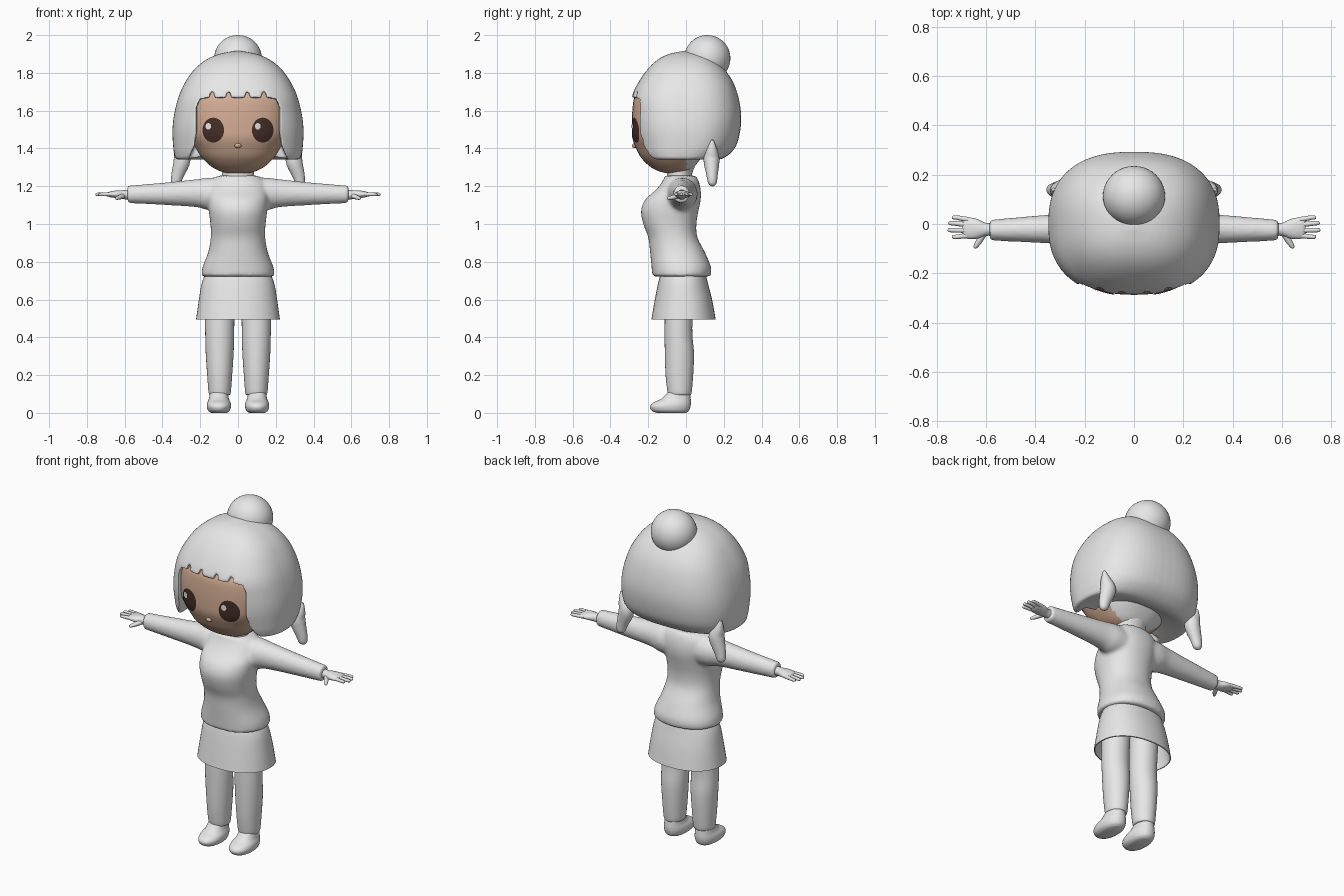
import bpy, bmesh, math
from mathutils import Vector
from mathutils.bvhtree import BVHTree

if "Cube" in bpy.data.objects:
    bpy.data.objects.remove(bpy.data.objects["Cube"])


def material(name, rgb):
    m = bpy.data.materials.new(name)
    m.use_nodes = True
    m.diffuse_color = (*rgb, 1)
    m.node_tree.nodes["Principled BSDF"].inputs["Base Color"].default_value = (*rgb, 1)
    return m


GREY = material("light grey", (0.8, 0.8, 0.8))
SKIN = material("skin", (0.66, 0.42, 0.3))
BROWN = material("dark brown", (0.06, 0.028, 0.022))


def smooth_rows(rows, steps):
    """Catmull-Rom interpolation through rows of numbers."""
    out = []
    last = len(rows) - 1
    for i in range(last):
        a, b, c, d = (rows[max(0, min(last, i + k))] for k in (-1, 0, 1, 2))
        for s in range(steps):
            t = s / steps
            out.append([q + 0.5 * t * (r - p + t * (2 * p - 5 * q + 4 * r - w + t * (3 * (q - r) + w - p)))
                        for p, q, r, w in zip(a, b, c, d)])
    return out + [list(rows[-1])]


def add_object(name, bm, mats):
    mesh = bpy.data.meshes.new(name)
    bm.to_mesh(mesh)
    bm.free()
    for m in mats:
        mesh.materials.append(m)
    ob = bpy.data.objects.new(name, mesh)
    bpy.context.scene.collection.objects.link(ob)
    sharpen(mesh)
    return ob


def sharpen(mesh):
    mesh.shade_smooth()
    mesh.set_sharp_from_angle(angle=math.radians(50))


def skin_rings(bm, rings, cap=True):
    loops = [[bm.verts.new(p) for p in ring] for ring in rings]
    n = len(loops[0])
    faces = []
    for a, b in zip(loops, loops[1:]):
        for i in range(n):
            j = (i + 1) % n
            faces.append(bm.faces.new((a[i], a[j], b[j], b[i])))
    if cap:
        faces += [bm.faces.new(loops[0][::-1]), bm.faces.new(loops[-1])]
    bmesh.ops.recalc_face_normals(bm, faces=faces)


def loft(bm, rows, cx=0, p=2.2, n=48, steps=4, cap=True):
    """Stack of rounded sections; rows are (z, half width, front y, back y)."""
    rings = []
    for z, rx, yf, yb in smooth_rows(rows, steps):
        ring = []
        for k in range(n):
            c, s = math.cos(math.tau * k / n), math.sin(math.tau * k / n)
            ring.append((cx + rx * math.copysign(abs(c) ** (2 / p), c),
                         (yf + yb) / 2 + (yb - yf) / 2 * math.copysign(abs(s) ** (2 / p), s), z))
        rings.append(ring)
    skin_rings(bm, rings, cap)


def tube(bm, rows, side=1, n=20, steps=4):
    """Swept oval; rows are (x, y, z, sideways radius, upright radius)."""
    pts = smooth_rows(rows, steps)
    pos = [Vector((side * r[0], r[1], r[2])) for r in pts]
    rings = []
    for i, r in enumerate(pts):
        d = (pos[min(i + 1, len(pos) - 1)] - pos[max(i - 1, 0)]).normalized()
        u = d.cross(Vector((0, 1, 0) if abs(d.z) > 0.7 else (0, 0, 1))).normalized()
        v = u.cross(d)
        rings.append([pos[i] + u * r[3] * math.cos(math.tau * k / n) + v * r[4] * math.sin(math.tau * k / n)
                      for k in range(n)])
    skin_rings(bm, rings)


def bake(ob):
    """Apply the modifiers of an object."""
    graph = bpy.context.evaluated_depsgraph_get()
    mesh = bpy.data.meshes.new_from_object(ob.evaluated_get(graph))
    ob.modifiers.clear()
    ob.data = mesh
    sharpen(mesh)


def blend(ob, size, rounds):
    r = ob.modifiers.new("blend", "REMESH")
    r.mode, r.voxel_size, r.use_smooth_shade = "VOXEL", size, True
    s = ob.modifiers.new("relax", "SMOOTH")
    s.factor, s.iterations = 0.5, rounds


# Head: skin in front, grey at the back
bm = bmesh.new()
loft(bm, [(1.267, .03, -.08, -.03), (1.275, .08, -.13, .0), (1.3, .135, -.185, .04), (1.35, .19, -.237, .08),
          (1.4, .222, -.264, .11), (1.45, .255, -.283, .14), (1.5, .275, -.287, .15), (1.6, .28, -.284, .15),
          (1.68, .26, -.268, .14), (1.75, .2, -.2, .1)], p=2.4, n=64)
for f in bm.faces:
    f.material_index = int(f.calc_center_median().y > 0)
bm.normal_update()
face_tree = BVHTree.FromBMesh(bm)
add_object("head", bm, [SKIN, GREY])


# Eyes: thin patches following the face
def face_patch(name, cx, cz, rx, rz, lift, mat):
    b = bmesh.new()
    n = 32

    def on_face(x, z):
        hit = face_tree.ray_cast(Vector((x, -1, z)), Vector((0, 1, 0)))[0]
        return b.verts.new((x, hit.y - lift, z))
    centre = on_face(cx, cz)
    rings = [[on_face(cx + rx * q / 4 * math.cos(math.tau * k / n), cz + rz * q / 4 * math.sin(math.tau * k / n))
              for k in range(n)] for q in range(1, 5)]
    for k in range(n):
        j = (k + 1) % n
        b.faces.new((centre, rings[0][k], rings[0][j]))
        for a, c in zip(rings, rings[1:]):
            b.faces.new((a[k], c[k], c[j], a[j]))
    b.normal_update()
    for f in b.faces:
        if f.normal.y > 0:
            f.normal_flip()
    add_object(name, b, [mat])


for side, word in ((1, "left"), (-1, "right")):
    face_patch(word + "_eye", side * .131, 1.497, .057, .066, .004, BROWN)
    face_patch(word + "_eye_glint", side * .131 - .026, 1.517, .015, .017, .007, GREY)


def ball(name, centre, scale, mat):
    b = bmesh.new()
    bmesh.ops.create_uvsphere(b, u_segments=40, v_segments=24, radius=1)
    bmesh.ops.scale(b, vec=scale, verts=b.verts)
    bmesh.ops.translate(b, vec=centre, verts=b.verts)
    add_object(name, b, [mat])


ball("nose", (0, -.268, 1.415), (.018, .018, .014), SKIN)
ball("hair_bun", (0, .113, 1.878), (.126, .122, .122), GREY)

# Hair: rounded bob with a window cut for the face and fringe
bm = bmesh.new()
loft(bm, [(1.915, .02, -.02, .02), (1.9, .1, -.09, .09), (1.87, .168, -.15, .15), (1.82, .23, -.203, .203),
          (1.75, .28, -.252, .25), (1.67, .316, -.288, .278), (1.58, .338, -.293, .292), (1.5, .347, -.288, .288),
          (1.42, .344, -.272, .268), (1.37, .337, -.255, .23), (1.342, .322, -.225, .18),
          (1.35, .25, -.16, .13), (1.375, .12, -.12, .08)], p=2.5, n=64)
hair = add_object("hair", bm, [GREY])

half = [(.265, 1.2), (.258, 1.35), (.228, 1.42), (.217, 1.5), (.218, 1.62), (.2, 1.662)]
for x in (.137, .05):
    half += [(x + .015, 1.668), (x + .004, 1.71), (x - .004, 1.71), (x - .015, 1.668)]
outline = half + [(-x, z) for x, z in reversed(half)]
bm = bmesh.new()
skin_rings(bm, [[(x, y, z) for x, z in outline] for y in (-.5, -.1)])
cutter = add_object("face_window_cutter", bm, [GREY])
cutter.hide_render = True
cut = hair.modifiers.new("window", "BOOLEAN")
cut.operation, cut.object, cut.solver = "DIFFERENCE", cutter, "EXACT"
blend(hair, .008, 3)
bake(hair)
bpy.data.objects.remove(cutter)

# Neck
bm = bmesh.new()
loft(bm, [(1.2, .09, -.1, .04), (1.25, .085, -.1, .03), (1.3, .09, -.1, .045), (1.4, .13, -.1, .09)], p=2)
add_object("neck", bm, [GREY])

# Sweater: torso and sleeves blended together
bm = bmesh.new()
loft(bm, [(.722, .193, -.178, .13), (.77, .188, -.182, .133), (.85, .158, -.19, .1), (.93, .144, -.2, .06),
          (1.0, .146, -.226, .055), (1.07, .155, -.238, .066), (1.13, .16, -.215, .078), (1.18, .158, -.16, .078),
          (1.225, .145, -.125, .068), (1.256, .105, -.112, .052)], n=56)
for side in (1, -1):
    tube(bm, [(.06, -.02, 1.155, .08, .085), (.15, -.02, 1.16, .08, .086), (.22, -.02, 1.163, .068, .074),
              (.38, -.021, 1.16, .056, .06), (.585, -.025, 1.157, .042, .046)], side, n=32)
sweater = add_object("sweater", bm, [GREY])
blend(sweater, .01, 6)
bake(sweater)

# Skirt: thin open shell
bm = bmesh.new()
loft(bm, [(.495, .222, -.183, .157), (.6, .207, -.165, .138), (.69, .191, -.147, .115), (.75, .165, -.13, .1)],
     cap=False)
skirt = add_object("skirt", bm, [GREY])
shell = skirt.modifiers.new("cloth", "SOLIDIFY")
shell.thickness = .006
bake(skirt)

for side, word in ((1, "left"), (-1, "right")):
    # Trouser leg
    bm = bmesh.new()
    loft(bm, [(.095, .052, -.092, .024), (.11, .059, -.098, .03), (.2, .066, -.108, .038), (.32, .074, -.112, .042),
              (.45, .077, -.113, .033), (.7, .08, -.11, .05)], cx=side * .097, p=2, n=32)
    add_object(word + "_leg", bm, [GREY])

    # Shoe
    bm = bmesh.new()
    loft(bm, [(0, .042, -.155, 0), (.012, .057, -.182, .016), (.035, .064, -.191, .024), (.055, .061, -.172, .026),
              (.075, .053, -.13, .025), (.12, .045, -.085, .02)], cx=side * .101, n=32)
    add_object(word + "_shoe", bm, [GREY])

    # Hanging tail of hair
    bm = bmesh.new()
    tube(bm, [(.328, .14, 1.445, .006, .006), (.312, .137, 1.39, .03, .03), (.296, .135, 1.34, .044, .042),
              (.32, .138, 1.26, .033, .03), (.33, .14, 1.215, .024, .022), (.332, .14, 1.2, .006, .006)], side)
    add_object(word + "_hair_tail", bm, [GREY])

    # Hand: wrist and palm, four fingers and a thumb
    bm = bmesh.new()
    tube(bm, [(.56, -.022, 1.155, .028, .028), (.6, -.022, 1.155, .026, .024), (.64, -.02, 1.157, .041, .021),
              (.68, -.016, 1.157, .042, .014), (.695, -.016, 1.157, .03, .006)], side)
    for y0, x1, y1 in ((.015, .738, .026), (-.005, .753, .003), (-.026, .755, -.025), (-.045, .738, -.052)):
        tube(bm, [(.66, y0, 1.157, .011, .011), (x1 - .02, y1, 1.157, .009, .009),
                  (x1 - .004, y1, 1.156, .007, .007), (x1, y1, 1.156, .002, .002)], side, n=12)
    tube(bm, [(.605, -.03, 1.15, .014, .014), (.625, -.065, 1.142, .013, .012),
              (.643, -.093, 1.136, .008, .008), (.646, -.098, 1.135, .002, .002)], side, n=12)
    add_object(word + "_hand", bm, [GREY])
